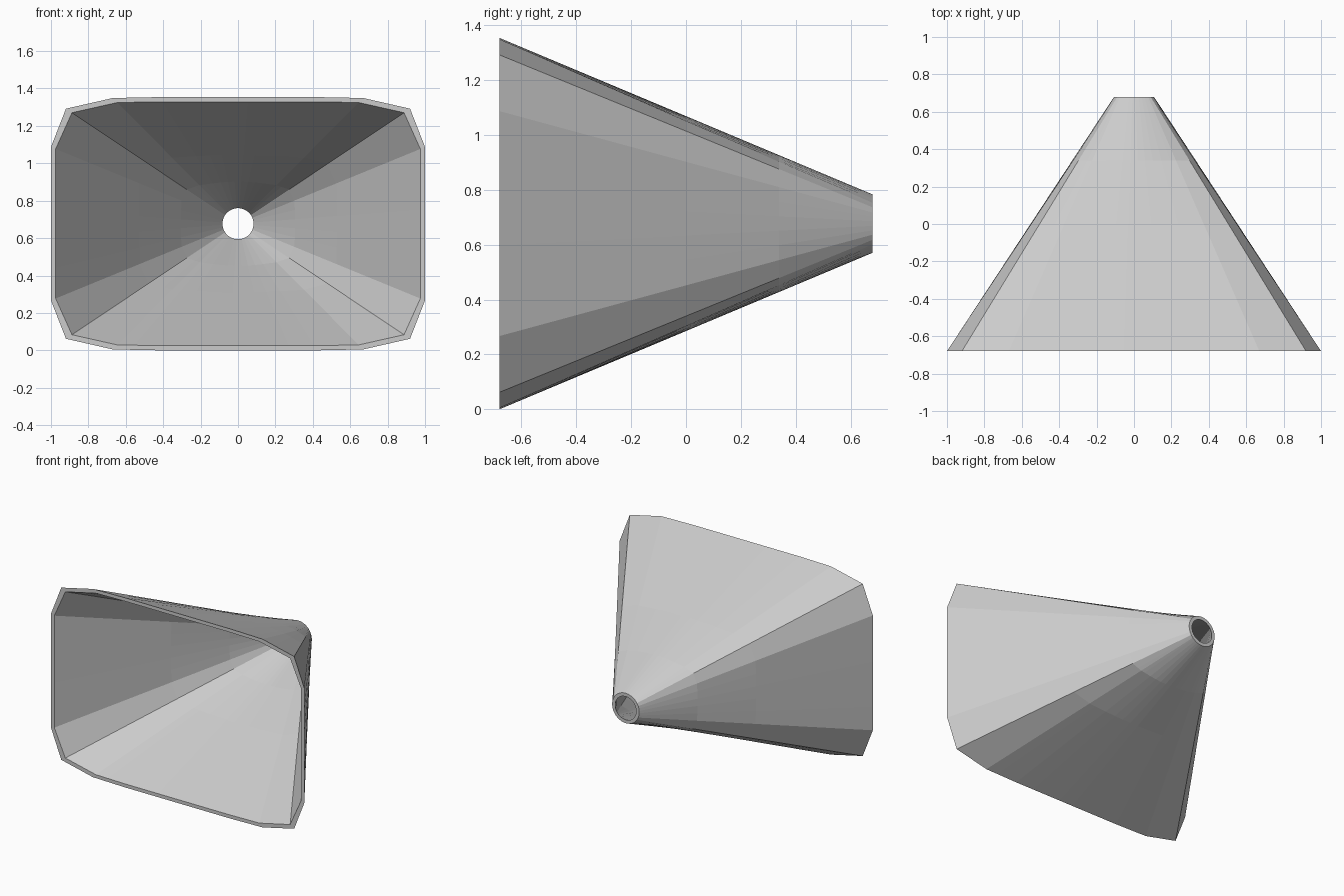
import bpy, bmesh, math
from mathutils import Vector

if "Cube" in bpy.data.objects:
    bpy.data.objects.remove(bpy.data.objects["Cube"])

CZ = 0.677          # height of the horn axis
Y0, Y1 = -0.68, 0.68

grey = bpy.data.materials.new("light_grey")
grey.diffuse_color = (0.6, 0.6, 0.6, 1)
grey.use_nodes = True
grey.node_tree.nodes["Principled BSDF"].inputs["Base Color"].default_value = grey.diffuse_color


def mouth_outline(quarter):
    """Mirror one quarter of the mouth into a full convex outline."""
    q = [Vector(p) for p in quarter]
    half = q + [Vector((-p.x, p.y)) for p in reversed(q)]
    return half + [Vector((-p.x, -p.y)) for p in half]


def angles_for(outline, n=40):
    """Even angles, with the nearest ones replaced by the outline's corners."""
    corners = [math.atan2(p.y, p.x) % math.tau for p in outline]
    even = [(i + 0.5) * math.tau / n for i in range(n)]
    return sorted(corners + [a for a in even
                             if all(abs(a - c) > 0.05 for c in corners)])


def mouth_point(outline, a):
    """Where a ray from the axis meets the convex outline."""
    d = Vector((math.cos(a), math.sin(a)))
    best = 1e9
    for p, q in zip(outline, outline[1:] + outline[:1]):
        nrm = Vector((q.y - p.y, p.x - q.x))
        if nrm.dot(d) > 1e-9:
            best = min(best, nrm.dot(p) / nrm.dot(d))
    return d * best


outer = mouth_outline([(1.0, 0.41), (0.92, 0.615), (0.67, 0.672), (0.42, 0.677)])
inner = mouth_outline([(0.975, 0.40), (0.89, 0.593), (0.645, 0.648), (0.40, 0.652)])
angles = angles_for(outer)

# Horn: outer wall from mouth to throat, then inner wall back again
bm = bmesh.new()
rings = []
for outline, radius, steps in ((outer, 0.107, (0, 0.5, 0.75, 1)),
                               (inner, 0.083, (1, 0.75, 0.5, 0))):
    for t in steps:
        ring = []
        for a in angles:
            m = mouth_point(outline, a)
            c = Vector((math.cos(a), math.sin(a))) * radius
            p = m.lerp(c, t)
            ring.append(bm.verts.new((p.x, Y0 + (Y1 - Y0) * t, CZ + p.y)))
        rings.append(ring)

n = len(angles)
for r, s in zip(rings, rings[1:] + rings[:1]):
    for i in range(n):
        j = (i + 1) % n
        bm.faces.new((r[i], r[j], s[j], s[i]))
bmesh.ops.recalc_face_normals(bm, faces=bm.faces)

mesh = bpy.data.meshes.new("horn_funnel")
bm.to_mesh(mesh)
bm.free()
mesh.materials.append(grey)
bpy.context.collection.objects.link(bpy.data.objects.new("horn_funnel", mesh))
